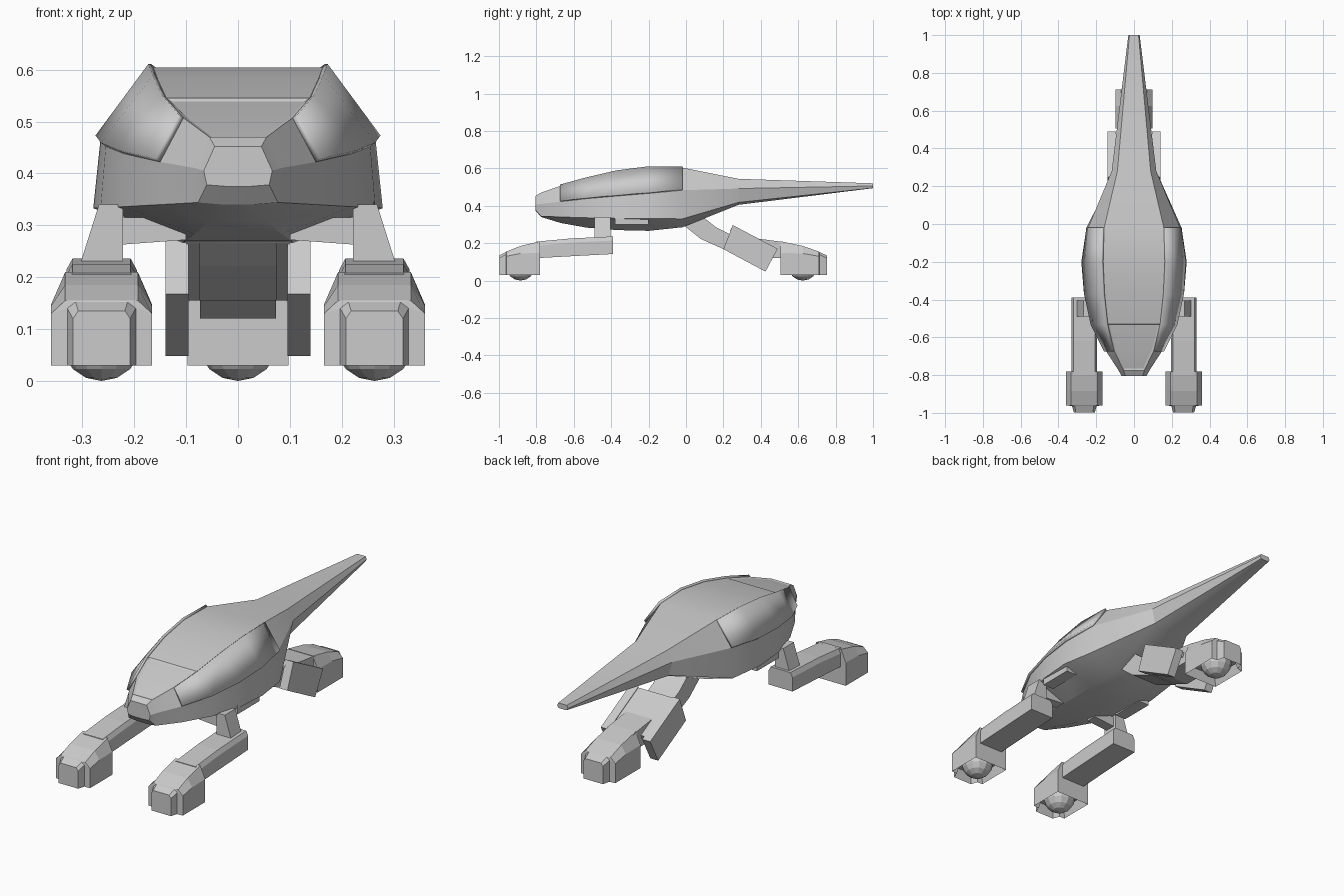
import bpy, bmesh, math
from mathutils import Vector

if "Cube" in bpy.data.objects:
    bpy.data.objects.remove(bpy.data.objects["Cube"])


def finish(name, bm):
    bmesh.ops.recalc_face_normals(bm, faces=bm.faces)
    me = bpy.data.meshes.new(name)
    bm.to_mesh(me)
    bm.free()
    ob = bpy.data.objects.new(name, me)
    bpy.context.collection.objects.link(ob)
    return ob


def loft(rings, closed=True):
    """Skin a list of rings of 3D points into a bmesh."""
    bm = bmesh.new()
    vs = [[bm.verts.new(p) for p in r] for r in rings]
    n = len(rings[0])
    for a, b in zip(vs, vs[1:]):
        for i in range(n if closed else n - 1):
            j = (i + 1) % n
            bm.faces.new((a[i], a[j], b[j], b[i]))
    if closed:
        bm.faces.new(vs[0])
        bm.faces.new(vs[-1])
    return bm


def side_prism(name, profile, x0, x1, t0=None, t1=None):
    """Side (y, z) profile extruded from x0 to x1."""
    return finish(name, loft([[(x, y, z) for y, z in profile] for x in (x0, x1)]))


def soften(ob, angle=20):
    bpy.ops.object.select_all(action='DESELECT')
    ob.select_set(True)
    bpy.context.view_layer.objects.active = ob
    bpy.ops.object.shade_smooth_by_angle(angle=math.radians(angle))


# Hull sections: y, keel z, lower edge w/z, middle edge w/z, top edge w/z
hull = [
    (-.805, .375, .060, .378, .066, .405, .045, .452),
    (-.775, .340, .077, .344, .082, .410, .055, .470),
    (-.67, .308, .148, .340, .150, .422, .105, .507),
    (-.53, .283, .220, .336, .220, .438, .138, .545),
    (-.37, .270, .265, .333, .255, .452, .155, .582),
    (-.20, .266, .279, .333, .265, .466, .163, .604),
    (-.02, .285, .252, .330, .243, .483, .158, .604),
    (.28, .405, .100, .418, .118, .492, .088, .544),
    (1.0, .494, .024, .495, .030, .506, .024, .520),
]


def hull_ring(s):
    y, zk, wl, zl, wm, zm, wt, zt = s
    right = [(wl * .38, zk), (wl, zl), (wm, zm), (wt, zt)]
    return [(x, y, z) for x, z in right] + [(-x, y, z) for x, z in right[::-1]]


bm = loft([hull_ring(s) for s in hull])
# Recessed canopy in the sloping roof behind the nose
bmesh.ops.recalc_face_normals(bm, faces=bm.faces)
roof = [f for f in bm.faces if f.normal.z > .7 and -.76 < f.calc_center_median().y < -.5
        and abs(f.calc_center_median().x) < .01]
bmesh.ops.inset_region(bm, faces=roof, thickness=.012, depth=-.005)
soften(finish("hull", bm))

for side, label in ((1, "right"), (-1, "left")):
    # Raised armour along the shoulder
    strip = [[(side * s[4], s[0], s[5]), (side * s[6], s[0], s[7])] for s in hull[2:7]]
    bm = loft(strip, closed=False)
    bmesh.ops.recalc_face_normals(bm, faces=bm.faces)
    plate = finish("shoulder_plate_" + label, bm)
    if plate.data.polygons[0].normal.x * side < 0:
        plate.data.flip_normals()
    mod = plate.modifiers.new("thickness", 'SOLIDIFY')
    mod.thickness, mod.offset = .012, 1
    soften(plate)

    # Small block below the hull edge
    side_prism("belly_block_" + label, [(-.38, .30), (-.2, .30), (-.2, .345), (-.38, .345)],
               side * .20, side * .262)


def foot(name, cx, cy, direction, stretch=1):
    """Wheel housing with a narrow toe, open underneath, and a ball wheel."""
    rings = []
    for d, w, zs, wt, zt in ((-.113, .055, .12, .045, .135), (-.078, .066, .14, .050, .152),
                             (-.076, .097, .13, .070, .155), (.0, .097, .145, .070, .185),
                             (.105, .097, .148, .070, .210)):
        y = cy + d * stretch * direction
        half = [(w, .03), (w, zs), (wt, zt)]
        rings.append([(cx + x, y, z) for x, z in half] + [(cx - x, y, z) for x, z in half[::-1]])
    bm = loft(rings)
    bmesh.ops.recalc_face_normals(bm, faces=bm.faces)
    base = [f for f in bm.faces if f.normal.z < -.9]
    bmesh.ops.inset_region(bm, faces=base, thickness=.016, depth=-.05)
    finish(name + "_foot", bm)
    bm = bmesh.new()
    bmesh.ops.create_uvsphere(bm, u_segments=12, v_segments=8, radius=.078)
    bmesh.ops.translate(bm, verts=bm.verts, vec=Vector((cx, cy, .078)))
    finish(name + "_ball_wheel", bm)


# Front legs: foot, arm and strut up to the hull
for side, label in ((1, "front_right"), (-1, "front_left")):
    cx = side * .263
    foot(label, cx, -.885, 1)
    arm = []
    for y, z0, z1 in ((-.80, .12, .208), (-.62, .13, .225), (-.39, .142, .236)):
        half = [(.068, z0), (.068, z1 - .022), (.056, z1)]
        arm.append([(cx + x, y, z) for x, z in half] + [(cx - x, y, z) for x, z in half[::-1]])
    finish(label + "_arm", loft(arm))
    strut = [(.222, .22), (.306, .22), (.268, .34), (.222, .34)]
    finish(label + "_strut", loft([[(side * x, y, z) for x, z in strut] for y in (-.49, -.405)]))
    brace = [(.235, .262), (.235, .315), (.10, .315), (.10, .272)]
    finish(label + "_brace", loft([[(side * x, y, z) for x, z in brace] for y in (-.475, -.42)]))

# Rear leg: foot, thigh, lower beam and outer shin plates
foot("rear", 0, .625, -1, 1.13)
side_prism("rear_thigh", [(-.03, .31), (.06, .365), (.16, .285), (.25, .24), (.23, .155), (.08, .222)],
           -.075, .075)
side_prism("rear_lower_beam", [(.18, .18), (.25, .245), (.38, .225), (.53, .205), (.53, .12), (.32, .12)],
           -.073, .073)
for side, label in ((1, "right"), (-1, "left")):
    side_prism("rear_shin_" + label, [(.25, .297), (.49, .170), (.425, .048), (.20, .168)],
               side * .072 if side == 0 else side * .095, side * .14)
# Cross cover joining the shins
side_prism("rear_shin_cover", [(.25, .293), (.47, .177), (.46, .155), (.235, .265)], -.1, .1)
